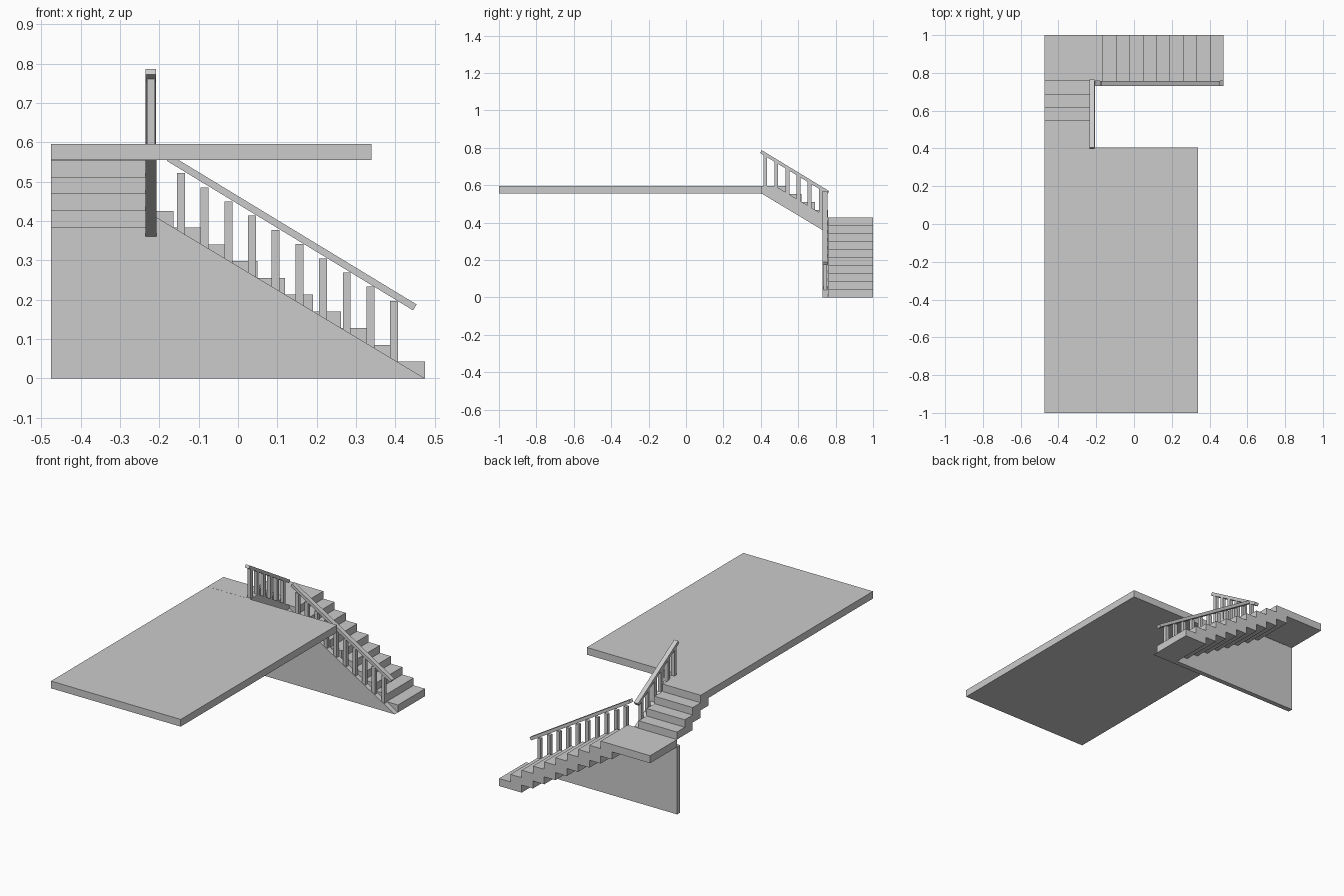
import bpy, bmesh
from mathutils import Vector

if "Cube" in bpy.data.objects:
    bpy.data.objects.remove(bpy.data.objects["Cube"])

RISE, RUN = 0.0426, 0.071
SLOPE = RISE / RUN


def solid(name, pts, offset):
    """Extrude a planar polygon along an offset vector into a closed solid."""
    bm = bmesh.new()
    face = bm.faces.new([bm.verts.new(p) for p in pts])
    ext = bmesh.ops.extrude_face_region(bm, geom=[face])
    verts = [g for g in ext["geom"] if isinstance(g, bmesh.types.BMVert)]
    bmesh.ops.translate(bm, verts=verts, vec=Vector(offset))
    bmesh.ops.recalc_face_normals(bm, faces=bm.faces)
    me = bpy.data.meshes.new(name)
    bm.to_mesh(me)
    bm.free()
    ob = bpy.data.objects.new(name, me)
    bpy.context.collection.objects.link(ob)
    return ob


def box(name, x0, x1, y0, y1, z0, z1):
    return solid(name, [(x0, y0, z0), (x1, y0, z0), (x1, y1, z0), (x0, y1, z0)],
                 (0, 0, z1 - z0))


def lower(pts):
    """Profile in the lower flight's railing plane."""
    return [(x, 0.73, z) for x, z in pts]


def upper(pts):
    """Profile in the upper flight's railing plane."""
    return [(-0.235, y, z) for y, z in pts]


# upper floor and corner landing
box("upper_floor", -0.475, 0.34, -1.0, 0.405, 0.555, 0.596)
box("landing", -0.475, -0.164, 0.758, 1.0, 9 * RISE, 10 * RISE)

# lower flight: overlapping slab steps
for i in range(9):
    x = 0.475 - RUN * i
    box(f"lower_step_{i + 1}", x - 2 * RUN, x, 0.758, 1.0, i * RISE, (i + 1) * RISE)

# upper flight
for i in range(4):
    y = 0.76 - RUN * i
    box(f"upper_step_{i + 1}", -0.475, -0.235, y - 2 * RUN, y,
        (10 + i) * RISE, (11 + i) * RISE)

# wall under the lower flight, and the upper flight's side board
solid("side_wall", lower([(-0.475, 0), (0.475, 0), (-0.21, 0.411),
                          (-0.21, 0.383), (-0.475, 0.383)]), (0, 0.028, 0))
solid("upper_stringer", upper([(0.757, 0.344), (0.757, 0.428), (0.477, 0.596),
                               (0.405, 0.596), (0.405, 0.555)]), (0.028, 0, 0))

# lower railing
W = 0.010
for i in range(10):
    x = -0.145 + 0.0602 * i
    foot = SLOPE * (0.475 - x)
    box(f"lower_baluster_{i + 1}", x - W, x + W, 0.734, 0.754, foot - 0.008, foot + 0.15)
solid("lower_handrail", lower([(0.445, 0.173), (0.454, 0.188), (-0.172, 0.568),
                               (-0.181, 0.553)]), (0, 0.026, 0))

# upper railing
for i in range(6):
    y = 0.424 + 0.0592 * i
    line = 0.426 + SLOPE * (0.76 - y)
    box(f"upper_baluster_{i + 1}", -0.231, -0.211, y - W, y + W,
        min(line, 0.596) - 0.008, line + 0.14)
solid("upper_handrail", upper([(0.396, 0.772), (0.405, 0.787), (0.766, 0.568),
                               (0.757, 0.553)]), (0.026, 0, 0))
